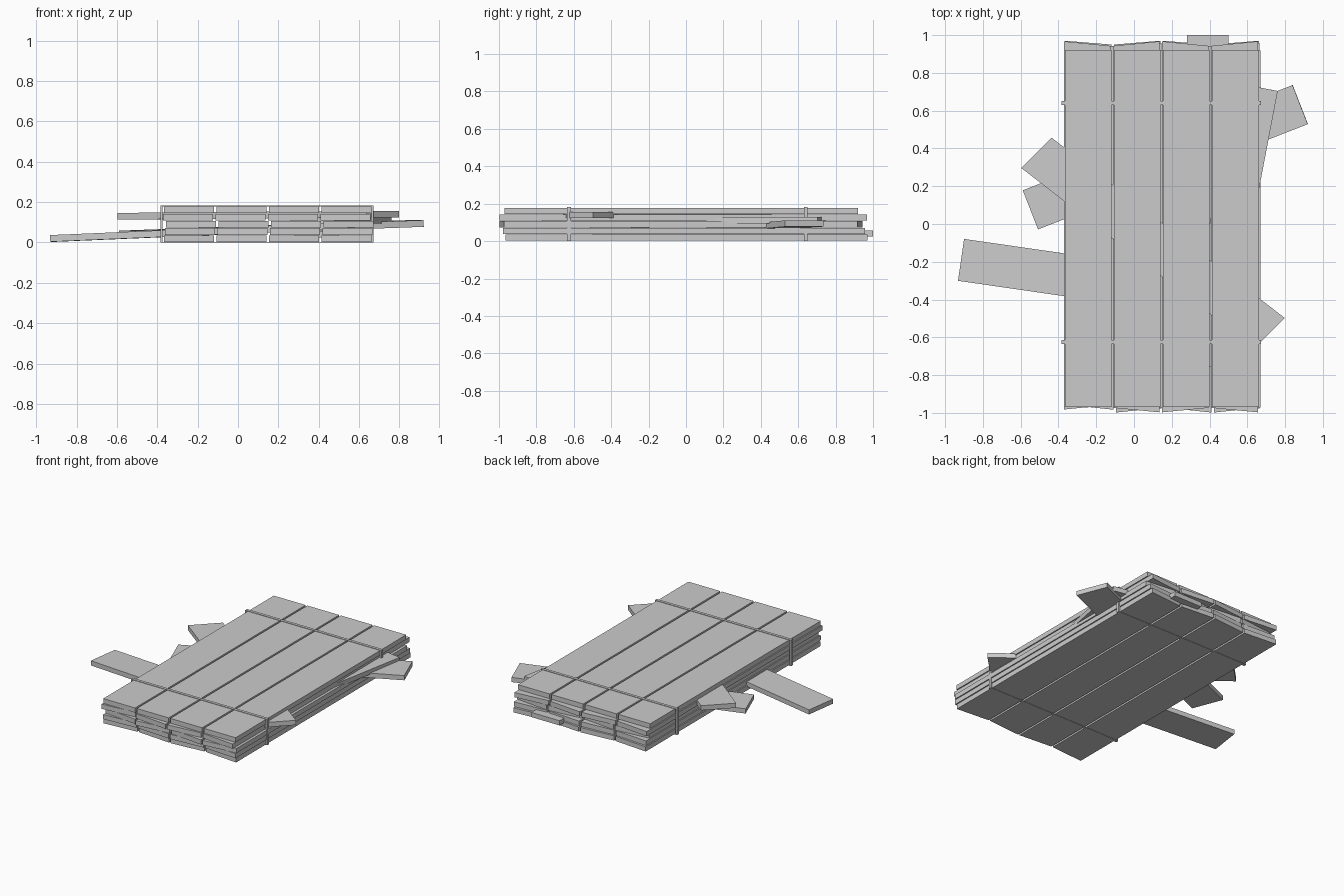
import bpy, bmesh, math
from mathutils import Matrix, Vector

if "Cube" in bpy.data.objects:
    bpy.data.objects.remove(bpy.data.objects["Cube"], do_unlink=True)

# one plain grey for everything
grey = bpy.data.materials.new("plain_grey")
grey.use_nodes = True
GREY = (0.6, 0.6, 0.6, 1)
grey.diffuse_color = GREY
grey.node_tree.nodes["Principled BSDF"].inputs["Base Color"].default_value = GREY

THICK = 0.033
WIDTH = 0.247
PITCH = 0.26


def finish(name, bm):
    bmesh.ops.recalc_face_normals(bm, faces=bm.faces)
    mesh = bpy.data.meshes.new(name)
    bm.to_mesh(mesh)
    bm.free()
    mesh.materials.append(grey)
    obj = bpy.data.objects.new(name, mesh)
    bpy.context.collection.objects.link(obj)
    return obj


def add_box(bm, low, high):
    low, high = Vector(low), Vector(high)
    size = high - low
    mat = Matrix.Translation((low + high) / 2) @ Matrix.Diagonal((*size, 1))
    return bmesh.ops.create_cube(bm, size=1, matrix=mat)["verts"]


def stacked_plank(name, x, z, front, back, front_skew, back_skew):
    """Plank along y whose end cuts slant by the given skews."""
    bm = bmesh.new()
    half = WIDTH / 2
    for v in add_box(bm, (x - half, front, z), (x + half, back, z + THICK)):
        side = (v.co.x - x) / half
        v.co.y += side * (back_skew if v.co.y > 0 else front_skew)
    finish(name, bm)


def loose_board(name, start, end, width=0.22, skew=0.0):
    """Board between two end centres; skew slants both end cuts."""
    start, end = Vector(start), Vector(end)
    along = end - start
    bm = bmesh.new()
    verts = add_box(bm, (0, -width / 2, -THICK / 2), (along.length, width / 2, THICK / 2))
    for v in verts:
        v.co.x += v.co.y * skew
    yaw = math.atan2(along.y, along.x)
    pitch = -math.asin(along.z / along.length)
    mat = Matrix.Translation(start) @ Matrix.Rotation(yaw, 4, "Z") @ Matrix.Rotation(pitch, 4, "Y")
    bmesh.ops.transform(bm, matrix=mat, verts=bm.verts)
    finish(name, bm)


# five layers of four planks: x shift, front, back, end slant
layers = [
    (0.0, -0.955, 0.96, 0.01),
    (0.005, -0.97, 0.95, 0.008),
    (0.01, -0.985, 0.93, -0.013),
    (-0.005, -0.985, 0.955, 0.012),
    (0.0, -0.97, 0.92, 0.0),
]
for row, (shift, front, back, slant) in enumerate(layers):
    for col in range(4):
        turn = slant if col % 2 else -slant
        outer = 0.015 if col == 0 and front < -0.98 else 0
        stacked_plank(f"plank_{row + 1}_{col + 1}", -0.243 + col * PITCH + shift,
                      0.002 + row * 0.0357, front + outer, back, -turn, turn)

# loose boards sticking out of the stack
loose_board("loose_board_low_side", (-0.915, -0.19, 0.02), (0.56, -0.403, 0.083), 0.224)
loose_board("loose_board_across", (-0.548, 0.075, 0.042), (0.88, 0.632, 0.094), 0.222)
loose_board("loose_board_diagonal", (-0.517, 0.377, 0.13), (0.718, -0.578, 0.14), 0.225, 0.13)
loose_board("loose_board_steep", (0.37, -0.75, 0.108), (0.652, 0.725, 0.112), 0.222)
loose_board("loose_board_back", (0.39, -0.5, 0.04), (0.39, 1.0, 0.04), 0.22)

# two thin straps wrapped around the stack
LEFT, RIGHT, TOP, SKIN = -0.385, 0.672, 0.182, 0.003
for name, y in (("front_strap", -0.625), ("back_strap", 0.64)):
    bm = bmesh.new()
    y0, y1 = y - 0.01, y + 0.01
    add_box(bm, (LEFT, y0, 0), (RIGHT, y1, SKIN))
    add_box(bm, (LEFT, y0, TOP - SKIN), (RIGHT, y1, TOP))
    add_box(bm, (LEFT, y0, SKIN), (LEFT + 0.012, y1, TOP - SKIN))
    add_box(bm, (RIGHT - 0.012, y0, SKIN), (RIGHT, y1, TOP - SKIN))
    finish(name, bm)
